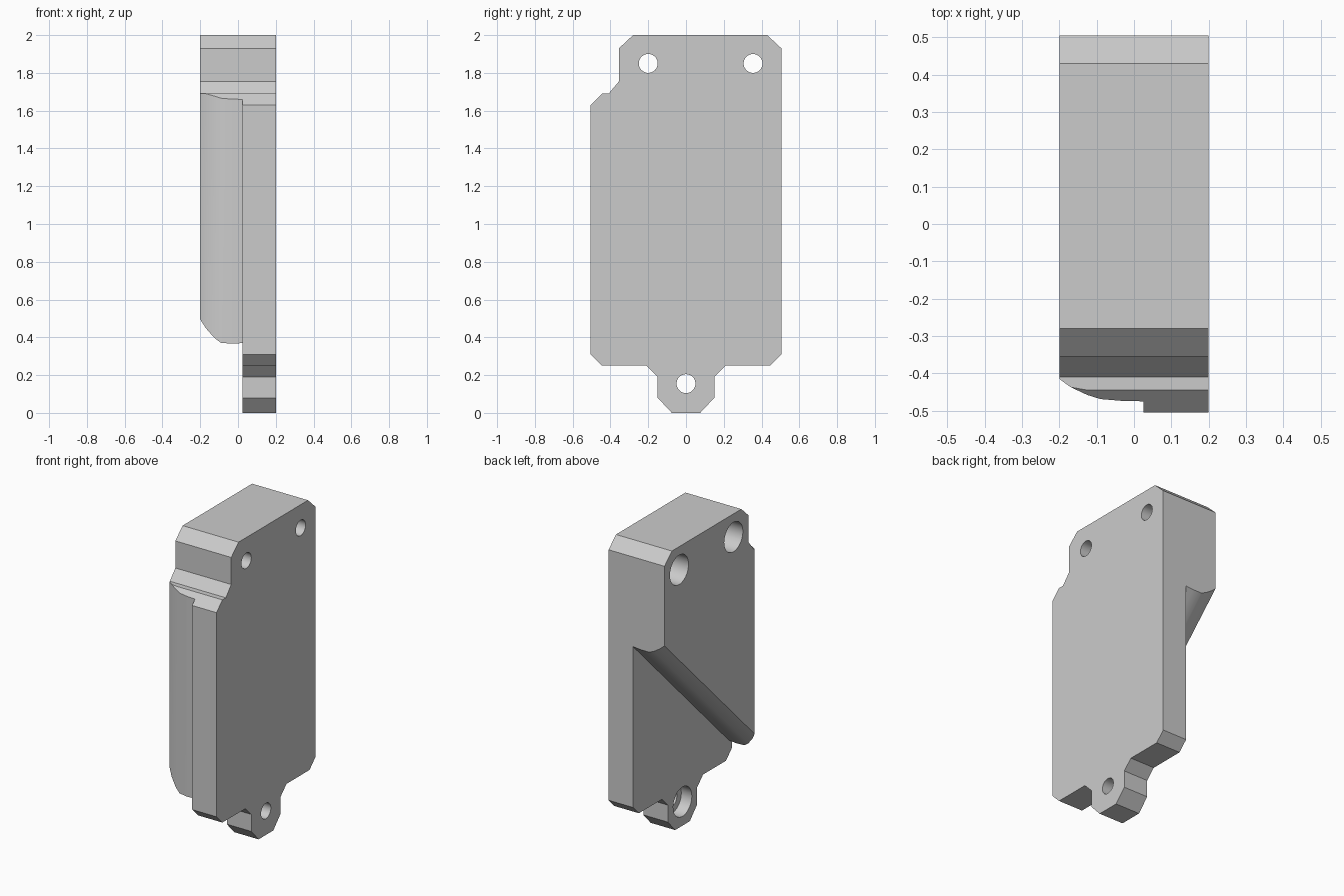
import bpy, bmesh, math

if "Cube" in bpy.data.objects:
    bpy.data.objects.remove(bpy.data.objects["Cube"], do_unlink=True)

grey = bpy.data.materials.new("plain grey")
grey.use_nodes = True
grey.diffuse_color = (0.6, 0.6, 0.6, 1)
grey.node_tree.nodes["Principled BSDF"].inputs["Base Color"].default_value = (0.6, 0.6, 0.6, 1)


def loft(name, layers):
    """Solid through (x, [(y, z), ...]) sections with equal point counts."""
    bm = bmesh.new()
    rings = [[bm.verts.new((x, y, z)) for y, z in pts] for x, pts in layers]
    for a, b in zip(rings, rings[1:]):
        for i in range(len(a)):
            j = (i + 1) % len(a)
            bm.faces.new((a[i], a[j], b[j], b[i]))
    bm.faces.new(rings[0])
    bm.faces.new(rings[-1])
    bmesh.ops.remove_doubles(bm, verts=bm.verts, dist=0.0005)
    bmesh.ops.recalc_face_normals(bm, faces=bm.faces)
    mesh = bpy.data.meshes.new(name)
    bm.to_mesh(mesh)
    bm.free()
    mesh.materials.append(grey)
    ob = bpy.data.objects.new(name, mesh)
    bpy.context.collection.objects.link(ob)
    return ob


def combine(target, tool, operation):
    tool.hide_render = True
    mod = target.modifiers.new(operation.lower(), "BOOLEAN")
    mod.operation, mod.solver, mod.object = operation, "EXACT", tool
    bpy.context.view_layer.objects.active = target
    bpy.ops.object.modifier_apply(modifier=mod.name)
    bpy.data.objects.remove(tool, do_unlink=True)


def rod(y, z, radius, x0, x1):
    turn = [math.tau * i / 48 for i in range(48)]
    ring = [(y + radius * math.cos(a), z + radius * math.sin(a)) for a in turn]
    return loft("hole_cutter", [(x0, ring), (x1, ring)])


# Mounting plate with a tab at the bottom
SEAM, SIDE, BACK = 0.025, 0.2, 0.505
top = [(-.41, 1.69), (-.355, 1.755), (-.355, 1.93), (-.28, 2), (.43, 2), (BACK, 1.93)]
half_base = [(BACK, .31), (.445, .25), (.21, .25), (.15, .19), (.15, .08), (.075, 0)]
base = half_base + [(-y, z) for y, z in reversed(half_base)]
outline = [(-BACK, 1.63), (-.445, 1.69)] + top + base
housing = loft("mounting_housing", [(SEAM, outline), (SIDE, outline)])


# Thick upper body: rounded front edge and diagonal lower edge
def section(front, rise):
    corner = [(front, front + rise), (front, min(1.69, front + 2.135)),
              (max(front, -.445), 1.69)]
    return corner + top + [(BACK, BACK + rise)]


steps = [(SEAM, -.475, .845), (-.03, -.474, .84), (-.09, -.469, .84),
         (-.125, -.458, .855), (-.17, -.437, .885), (-SIDE, -.415, .91)]
body = loft("upper_body", [(x, section(f, r)) for x, f, r in steps])
combine(housing, body, "UNION")

# Screw holes, each with a wide recess on the thick side
for y, z in [(-.2, 1.85), (.355, 1.85), (0, .155)]:
    combine(housing, rod(y, z, .05, -.4, .4), "DIFFERENCE")
    recess_floor = .1
    combine(housing, rod(y, z, .095, -.4, recess_floor), "DIFFERENCE")

# Soften the rounded edges only
bpy.ops.object.select_all(action="DESELECT")
housing.select_set(True)
bpy.context.view_layer.objects.active = housing
bpy.ops.object.shade_smooth_by_angle(angle=math.radians(25))
